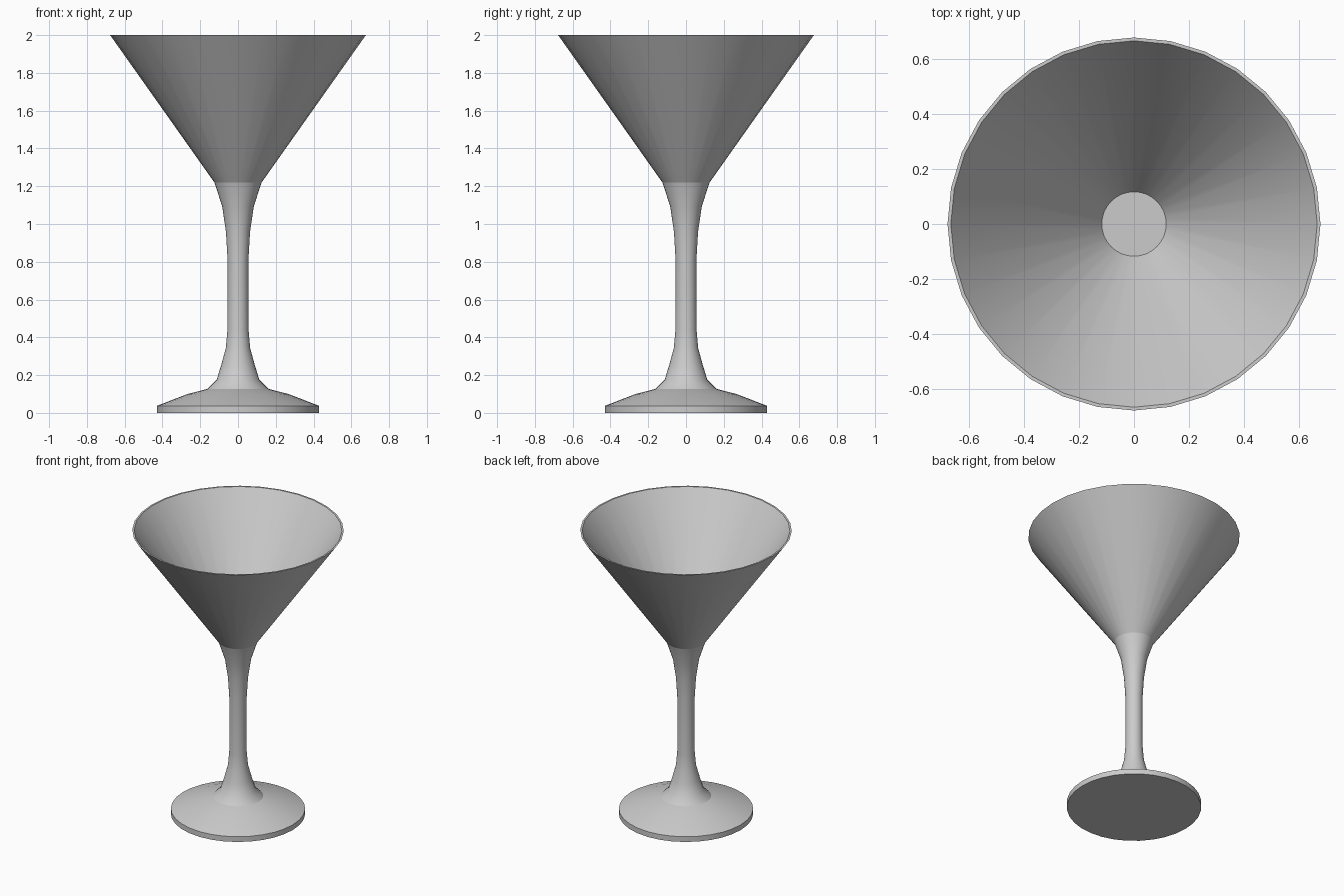
import bpy, bmesh
from math import cos, sin, pi, radians

if "Cube" in bpy.data.objects:
    bpy.data.objects.remove(bpy.data.objects["Cube"])

SIDES = 32


def lathe(name, profile, angle=30):
    """Revolve (radius, z) points around z; a zero radius becomes a flat cap."""
    bm = bmesh.new()
    rings = []
    for r, z in profile:
        rings.append([bm.verts.new((r * cos(2 * pi * i / SIDES),
                                    r * sin(2 * pi * i / SIDES), z))
                      for i in range(SIDES)] if r > 0 else None)
    for a, b in zip(rings, rings[1:]):
        if a is None:
            bm.faces.new(b[::-1])
        elif b is None:
            bm.faces.new(a)
        else:
            for i in range(SIDES):
                j = (i + 1) % SIDES
                bm.faces.new((a[i], a[j], b[j], b[i]))
    mesh = bpy.data.meshes.new(name)
    bm.to_mesh(mesh)
    bm.free()
    obj = bpy.data.objects.new(name, mesh)
    bpy.context.collection.objects.link(obj)
    bpy.ops.object.select_all(action='DESELECT')
    bpy.context.view_layer.objects.active = obj
    obj.select_set(True)
    bpy.ops.object.shade_smooth_by_angle(angle=radians(angle))
    return obj


# Round foot, closed underneath
lathe("foot", [(0, 0), (0.43, 0), (0.43, 0.037), (0.27, 0.099), (0.162, 0.127)])

# Flared stem
lathe("stem", [(0.162, 0.127), (0.113, 0.175), (0.09, 0.25), (0.064, 0.345),
               (0.056, 0.44), (0.055, 0.62), (0.055, 0.81), (0.064, 0.96),
               (0.084, 1.095), (0.125, 1.22)], 60)

# Thin-walled conical bowl: outside, rim, inside, flat floor
lathe("bowl", [(0.125, 1.22), (0.677, 2.0), (0.665, 2.0), (0.117, 1.222),
               (0, 1.222)])
